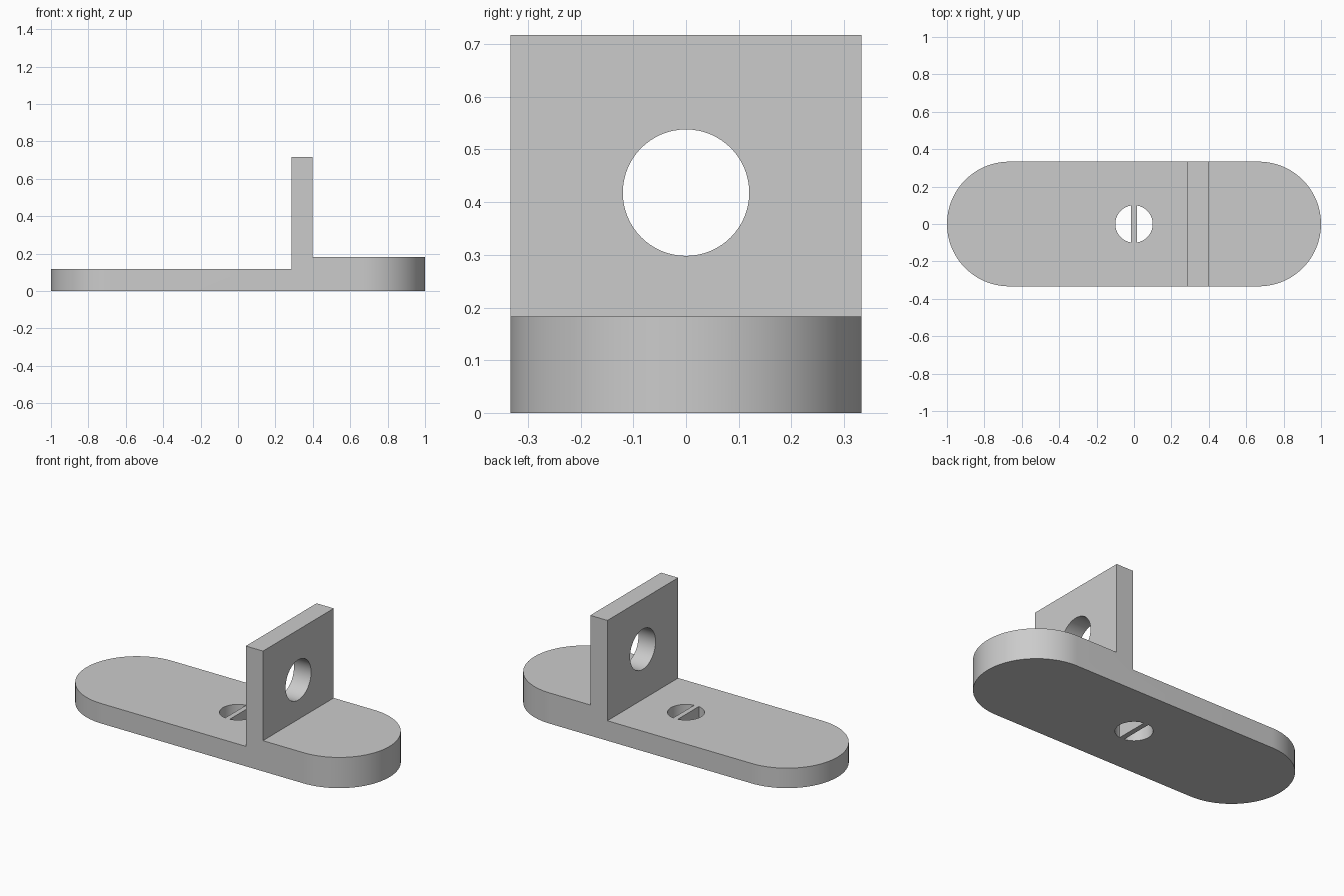
import bpy, bmesh
from math import sin, cos, pi, acos, radians
from mathutils import Vector

cube = bpy.data.objects.get("Cube")
if cube:
    bpy.data.objects.remove(cube)

HALF_WIDTH = 1 / 3       # half depth of the bracket, also its end radius
LOW, HIGH, TOP = 0.119, 0.183, 0.717
WALL_LEFT, WALL_RIGHT = 0.285, 0.398


def arc(cx, cy, radius, start, end, steps):
    return [(cx + radius * cos(start + (end - start) * i / steps),
             cy + radius * sin(start + (end - start) * i / steps))
            for i in range(steps + 1)]


def prism(name, outline, place, sweep):
    """Extrude a flat outline; place maps each 2D point into space."""
    bm = bmesh.new()
    face = bm.faces.new([bm.verts.new(place(u, v)) for u, v in outline])
    made = bmesh.ops.extrude_face_region(bm, geom=[face])["geom"]
    bmesh.ops.translate(bm, vec=Vector(sweep),
                        verts=[g for g in made if isinstance(g, bmesh.types.BMVert)])
    bmesh.ops.recalc_face_normals(bm, faces=bm.faces)
    mesh = bpy.data.meshes.new(name)
    bm.to_mesh(mesh)
    bm.free()
    obj = bpy.data.objects.new(name, mesh)
    bpy.context.collection.objects.link(obj)
    return obj


def plan(u, v):
    return (u, v, -0.1)


# Body: stepped side profile with the upright wall
profile = [(-1.2, 0), (1.2, 0), (1.2, HIGH), (WALL_RIGHT, HIGH), (WALL_RIGHT, TOP),
           (WALL_LEFT, TOP), (WALL_LEFT, LOW), (-1.2, LOW)]
bracket = prism("bracket", profile, lambda u, v: (u, -0.5, v), (0, 1, 0))

# Rounded plan outline
end_x = 1 - HALF_WIDTH
stadium = (arc(end_x, 0, HALF_WIDTH, -pi / 2, pi / 2, 48)
           + arc(-end_x, 0, HALF_WIDTH, pi / 2, 3 * pi / 2, 48))
outline = prism("outline_cutter", stadium, plan, (0, 0, 1))

# Round hole through the wall
circle = arc(0, 0.418, 0.12, 0, 2 * pi, 64)[:-1]
wall_hole = prism("wall_hole_cutter", circle, lambda u, v: (0.2, u, v), (0.3, 0, 0))

# Two half-round base holes, leaving a thin bar between them
spread = acos(0.15)
half_holes = [prism("half_hole_cutter", arc(0, 0, 0.1, mid - spread, mid + spread, 32),
                    plan, (0, 0, 0.4)) for mid in (0, pi)]

for cutter, operation in [(outline, "INTERSECT"), (wall_hole, "DIFFERENCE"),
                          (half_holes[0], "DIFFERENCE"), (half_holes[1], "DIFFERENCE")]:
    mod = bracket.modifiers.new(cutter.name, "BOOLEAN")
    mod.object, mod.operation, mod.solver = cutter, operation, "EXACT"
    bpy.context.view_layer.objects.active = bracket
    bpy.ops.object.modifier_apply(modifier=mod.name)
    bpy.data.objects.remove(cutter)

# Plain grey finish
grey = bpy.data.materials.new("grey")
grey.use_nodes = True
colour = (0.6, 0.6, 0.6, 1)
grey.diffuse_color = colour
grey.node_tree.nodes["Principled BSDF"].inputs["Base Color"].default_value = colour
bracket.data.materials.clear()
bracket.data.materials.append(grey)

bpy.ops.object.select_all(action="DESELECT")
bracket.select_set(True)
bpy.context.view_layer.objects.active = bracket
bpy.ops.object.shade_smooth_by_angle(angle=radians(30))
